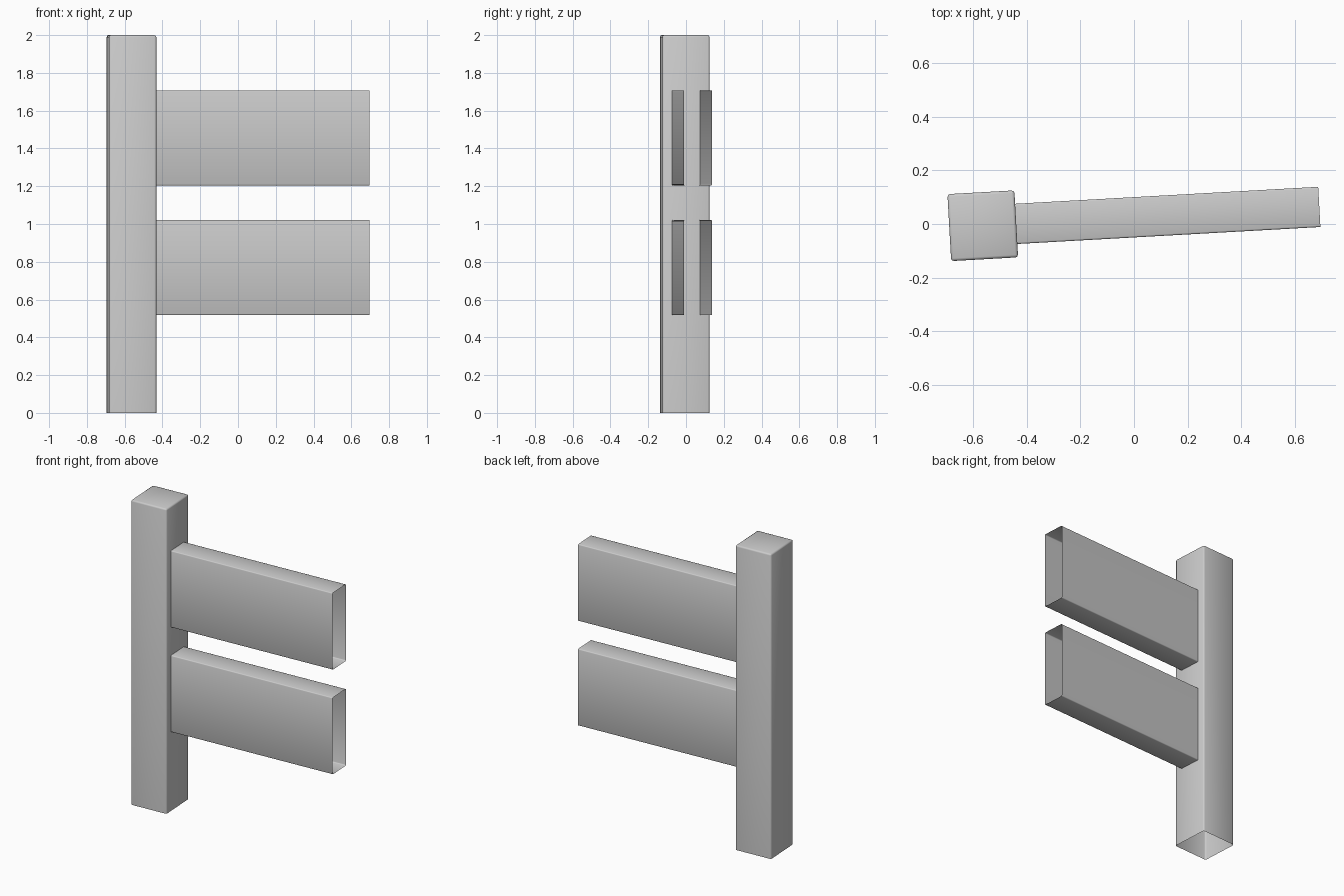
import bpy, bmesh, math
from mathutils import Matrix, Vector

if "Cube" in bpy.data.objects:
    bpy.data.objects.remove(bpy.data.objects["Cube"])

ANGLE = math.radians(3.2)
POST_POS = Vector((-0.564, -0.0065, 0))
FRAME = Matrix.Translation(POST_POS) @ Matrix.Rotation(ANGLE, 4, 'Z')


def hollow_box(name, lo, hi, open_dirs, bevel):
    """Box shell with the faces along open_dirs removed and its remaining edges eased."""
    lo, hi = Vector(lo), Vector(hi)
    bm = bmesh.new()
    bmesh.ops.create_cube(bm, size=1)
    bmesh.ops.scale(bm, vec=hi - lo, verts=bm.verts)
    bmesh.ops.translate(bm, vec=(lo + hi) / 2, verts=bm.verts)
    bm.normal_update()
    ends = [f for f in bm.faces if any(f.normal.dot(Vector(d)) > 0.9 for d in open_dirs)]
    bmesh.ops.delete(bm, geom=ends, context='FACES')
    edges = [e for e in bm.edges if len(e.link_faces) == 2]
    bmesh.ops.bevel(bm, geom=edges, offset=bevel, offset_type='OFFSET', segments=2,
                    profile=0.5, affect='EDGES')
    mesh = bpy.data.meshes.new(name)
    bm.to_mesh(mesh)
    bm.free()
    ob = bpy.data.objects.new(name, mesh)
    bpy.context.collection.objects.link(ob)
    ob.matrix_world = FRAME
    bpy.ops.object.select_all(action='DESELECT')
    bpy.context.view_layer.objects.active = ob
    ob.select_set(True)
    bpy.ops.object.shade_smooth_by_angle(angle=math.radians(50))
    return ob


# Upright post, open underneath
hollow_box("fence_post", (-0.125, -0.125, 0), (0.125, 0.125, 2), [(0, 0, -1)], 0.01)

# Two rails butting against the post, open at both ends
for name, z in (("lower_rail", 0.769), ("upper_rail", 1.456)):
    hollow_box(name, (0.123, -0.075, z - 0.252), (1.257, 0.075, z + 0.252),
               [(1, 0, 0), (-1, 0, 0)], 0.006)
